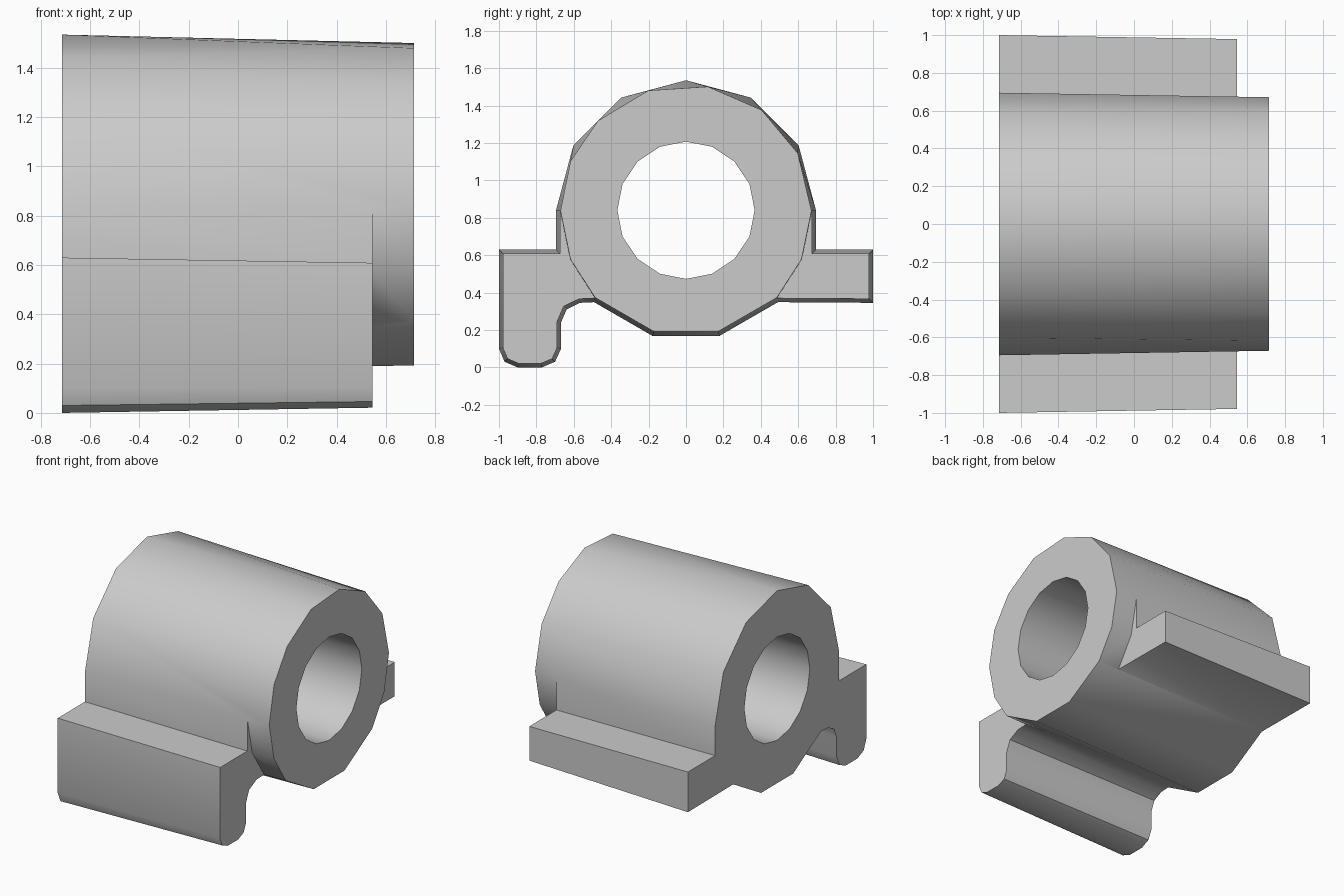
import bpy, bmesh, math
from mathutils import Vector

cube = bpy.data.objects.get("Cube")
if cube:
    bpy.data.objects.remove(cube, do_unlink=True)

BACK, STEP, END = -0.715, 0.545, 0.715    # x of rear face, flange ends, barrel end
AXIS_Z, RADIUS, BORE, DRAFT = 0.84, 0.695, 0.367, 0.024


def polar(radius, degrees):
    a = math.radians(degrees)
    return Vector((radius * math.cos(a), AXIS_Z + radius * math.sin(a)))


# Rear outline (y, z): barrel arc, hooked flange, barrel underside, plain flange
outline = [polar(RADIUS, a) for a in range(0, 181, 30)]
outline += [Vector(p) for p in (
    (-RADIUS, 0.63), (-1, 0.63), (-1, 0.1), (-0.97, 0.03), (-0.9, 0), (-0.77, 0),
    (-0.7, 0.03), (-0.668, 0.1), (-0.668, 0.24), (-0.638, 0.31), (-0.567, 0.345))]
outline += [polar(RADIUS, a) for a in (-135, -105, -75, -45)]
outline += [Vector(p) for p in ((1, 0.345), (1, 0.63), (RADIUS, 0.63))]
N = len(outline)
ARC_END, HOOK_END = 6, 18                 # outline indices where the parts meet
PLAIN_START = HOOK_END + 3


def drafted(i, x):
    """Outline point i moved inward by the mould draft at x."""
    d = DRAFT * (x - BACK) / (END - BACK)
    p, q, r = outline[i - 1], outline[i], outline[(i + 1) % N]
    e, f = (q - p).normalized(), (r - q).normalized()
    n, m = Vector((-e.y, e.x)), Vector((-f.y, f.x))
    return q + (n + m) * d / (1 + n.dot(m))


bm = bmesh.new()


def vert(x, p):
    return bm.verts.new((x, p.x, p.y))


def strip(a, b):
    for i in range(len(a) - 1):
        bm.faces.new((a[i], a[i + 1], b[i + 1], b[i]))


def loop_edges(loop):
    return [bm.edges.get((loop[i - 1], loop[i])) for i in range(len(loop))]


back = [vert(BACK, p) for p in outline]
hook_ids = list(range(ARC_END, HOOK_END + 1))
plain_ids = list(range(PLAIN_START, N)) + [0]
mid = {i: vert(STEP, drafted(i, STEP)) for i in hook_ids + plain_ids}
low = {i: vert(END, drafted(i, END)) for i in range(HOOK_END, PLAIN_START + 1)}

# Barrel end arc, with its own facet spacing
arc = [vert(END, drafted(0, END))]
arc += [vert(END, polar(RADIUS - DRAFT, a)) for a in (27, 53, 80, 107.5, 134.5, 157)]
arc.append(vert(END, drafted(ARC_END, END)))
arc_angles = [0, 27, 53, 80, 107.5, 134.5, 157, 180]

# Barrel top: triangles between the two unequal arcs
bm.faces.new((back[0], mid[0], arc[0], arc[1]))
i, j = 0, 1
while i < 5 or j < 7:
    if i < 5 and (j == 7 or (i + 1) * 30 < arc_angles[j + 1]):
        bm.faces.new((back[i], arc[j], back[i + 1]))
        i += 1
    else:
        bm.faces.new((back[i], arc[j], arc[j + 1]))
        j += 1
bm.faces.new((back[5], arc[7], mid[ARC_END], back[ARC_END]))

# Barrel underside
h, p = HOOK_END, PLAIN_START
bm.faces.new((back[h], mid[h], low[h], low[h + 1], back[h + 1]))
bm.faces.new((back[h + 1], low[h + 1], low[h + 2], back[h + 2]))
bm.faces.new((back[h + 2], low[h + 2], low[p], mid[p], back[p]))

# Flanges: side walls, end caps, and the bit of barrel that passes them
shoulders = []
for ids, angle, top, upper in ((hook_ids, -157, ARC_END, arc[7]),
                               (plain_ids, -23, 0, arc[0])):
    strip([back[k] for k in ids], [mid[k] for k in ids])
    root = vert(STEP, polar(RADIUS - DRAFT + 0.002, angle))
    tip = vert(END, polar(RADIUS - DRAFT, angle))
    bm.faces.new([mid[k] for k in ids] + [root])
    bottom = h if top else p
    strip([mid[top], root, mid[bottom]], [upper, tip, low[bottom]])
    shoulders.append(tip)

# Bore
bores = [[vert(x, polar(BORE, 22.5 * k)) for k in range(16)] for x in (BACK, END)]
strip(bores[0] + bores[0][:1], bores[1] + bores[1][:1])

# Flat end faces with the bore left open
front = arc + [shoulders[0]] + [low[k] for k in range(h, p + 1)] + [shoulders[1]]
for outer, bore, nx in ((back, bores[0], -1), (front, bores[1], 1)):
    bmesh.ops.triangle_fill(bm, use_beauty=True, normal=(nx, 0, 0),
                            edges=loop_edges(outer) + loop_edges(bore))
bmesh.ops.recalc_face_normals(bm, faces=bm.faces)

mesh = bpy.data.meshes.new("bearing_housing")
bm.to_mesh(mesh)
bm.free()
housing = bpy.data.objects.new("bearing_housing", mesh)
bpy.context.collection.objects.link(housing)

# Plain grey material
grey = bpy.data.materials.new("light_grey")
grey.use_nodes = True
colour = (0.6, 0.6, 0.6, 1)
grey.diffuse_color = colour
for node in grey.node_tree.nodes:
    if node.type == "BSDF_PRINCIPLED":
        node.inputs["Base Color"].default_value = colour
mesh.materials.append(grey)

bpy.ops.object.select_all(action="DESELECT")
housing.select_set(True)
bpy.context.view_layer.objects.active = housing
bpy.ops.object.shade_smooth_by_angle(angle=math.radians(40))
